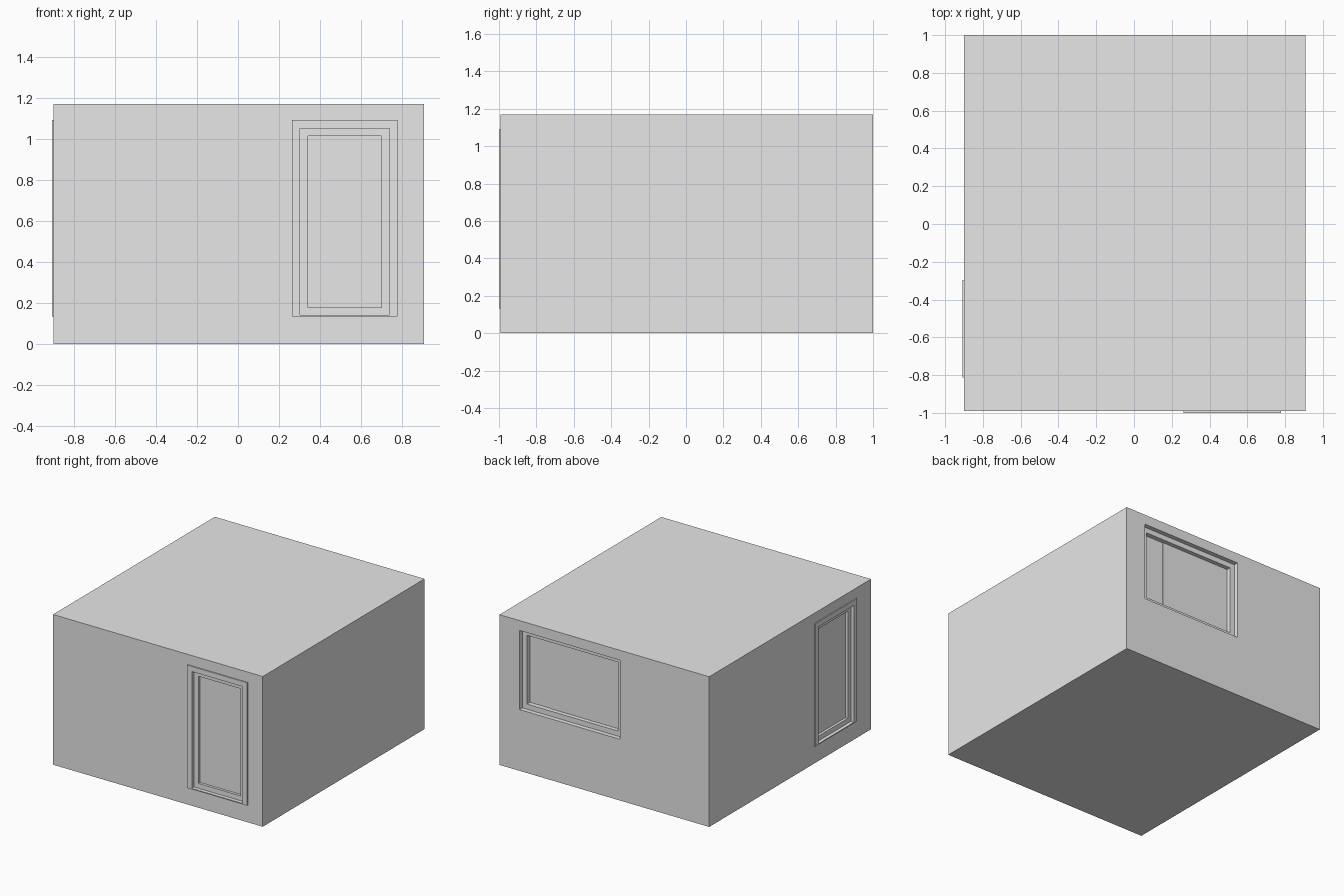
import bpy
import bmesh
from math import radians
from mathutils import Matrix, Vector

old = bpy.data.objects.get("Cube")
if old:
    bpy.data.objects.remove(old, do_unlink=True)

grey = bpy.data.materials.new("plain_grey")
grey.use_nodes = True
grey.diffuse_color = (0.8, 0.8, 0.8, 1)
grey.node_tree.nodes["Principled BSDF"].inputs["Base Color"].default_value = (0.8, 0.8, 0.8, 1)


def boxes(name, spans, matrix=Matrix()):
    """One object made of boxes, each given as ((x0, x1), (y0, y1), (z0, z1))."""
    bm = bmesh.new()
    for span in spans:
        size = Vector([b - a for a, b in span])
        centre = Vector([(a + b) / 2 for a, b in span])
        place = matrix @ Matrix.Translation(centre) @ Matrix.Diagonal((*size, 1))
        bmesh.ops.create_cube(bm, size=1, matrix=place)
    mesh = bpy.data.meshes.new(name)
    bm.to_mesh(mesh)
    bm.free()
    mesh.materials.append(grey)
    obj = bpy.data.objects.new(name, mesh)
    bpy.context.collection.objects.link(obj)
    return obj


def ring(u, z, width, bottom, y):
    """Spans of a rectangular frame inside the limits u and z."""
    (a, b), (c, d) = u, z
    return [((a, a + width), y, z), ((b - width, b), y, z),
            ((a + width, b - width), y, (d - width, d)),
            ((a + width, b - width), y, (c, c + bottom))]


def cut(u, z, depth, matrix):
    """Recess the wall; local -y points out of the wall, y = 0 is its face."""
    cutter = boxes("opening_cutter", [(u, (-0.05, depth), z)], matrix)
    cutter.hide_render = True
    mod = walls.modifiers.new("opening", "BOOLEAN")
    mod.operation = "DIFFERENCE"
    mod.solver = "EXACT"
    mod.object = cutter
    bpy.context.view_layer.objects.active = walls
    bpy.ops.object.modifier_apply(modifier=mod.name)
    bpy.data.objects.remove(cutter, do_unlink=True)


# Building shell
LEFT, RIGHT, FRONT, BACK = -0.9, 0.907, -0.991, 1.0
walls = boxes("walls", [((LEFT, RIGHT), (FRONT, BACK), (0, 1.17))])

# Each wall's local frame
front = Matrix.Translation((0, FRONT, 0))
side = Matrix.Translation((LEFT, 0, 0)) @ Matrix.Rotation(radians(-90), 4, "Z")
rear = Matrix.Translation((0, BACK, 0)) @ Matrix.Rotation(radians(180), 4, "Z")

# Doors with architrave, threshold, leaf frame and sunken panel
for label, u0, proud, matrix in (("front", 0.262, 0.009, front), ("side", 0.296, 0.007, side)):
    u, z = (u0, u0 + 0.516), (0.133, 1.09)
    inner_u, inner_z = (u[0] + 0.04, u[1] - 0.04), (z[0] + 0.007, z[1] - 0.04)
    cut(inner_u, inner_z, 0.04, matrix)
    boxes(label + "_door_frame", ring(u, z, 0.04, 0.007, (-proud, 0.002)), matrix)
    boxes(label + "_door_leaf", ring(inner_u, inner_z, 0.038, 0.038, (0.02, 0.045)), matrix)

# Rear window with recessed frame and sliding pane
u, z = (-0.735, 0.13), (0.477, 1.093)
cut(u, z, 0.072, rear)
boxes("window_frame", ring(u, z, 0.04, 0.04, (0.035, 0.08)), rear)
boxes("window_pane", [((-0.51, 0.09), (0.068, 0.08), (z[0] + 0.04, z[1] - 0.04))], rear)
